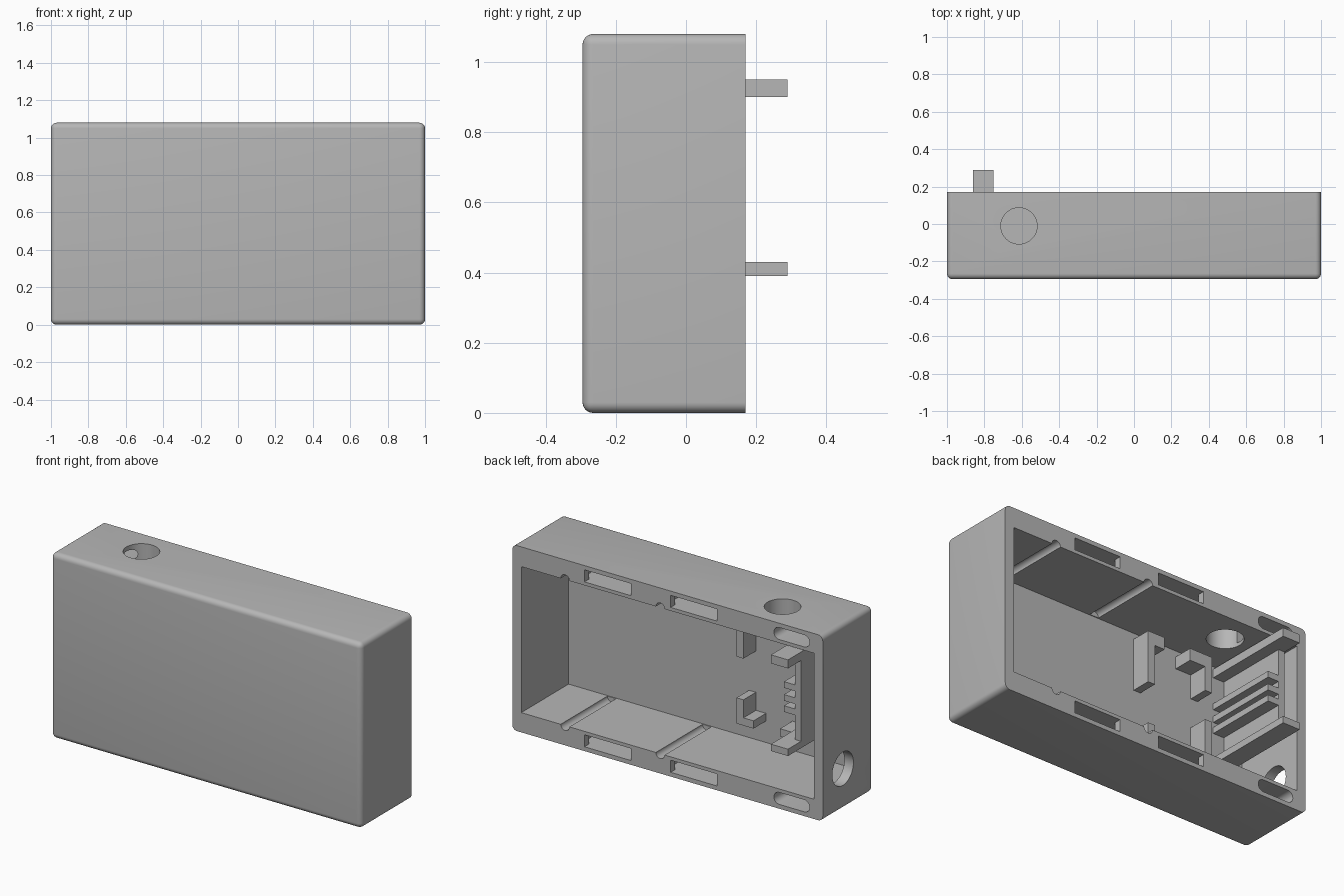
import bpy, bmesh, math
from mathutils import Matrix, Vector

cube = bpy.data.objects.get("Cube")
if cube:
    bpy.data.objects.remove(cube, do_unlink=True)

grey = bpy.data.materials.new("plain_grey")
grey.use_nodes = True
colour = (0.47, 0.47, 0.47, 1)
grey.diffuse_color = colour
grey.node_tree.nodes["Principled BSDF"].inputs["Base Color"].default_value = colour

HEIGHT, FRONT, RIM = 1.08, -0.295, 0.17
FLOOR_Y = -0.265          # inner face of the front panel
MID = HEIGHT / 2


def finish(name, bm):
    mesh = bpy.data.meshes.new(name)
    bmesh.ops.recalc_face_normals(bm, faces=bm.faces)
    bm.to_mesh(mesh)
    bm.free()
    mesh.materials.append(grey)
    obj = bpy.data.objects.new(name, mesh)
    bpy.context.collection.objects.link(obj)
    return obj


def box(name, x, y, z, radius=0, pick=None):
    """Box from (min, max) ranges; edges chosen by pick are rounded."""
    bm = bmesh.new()
    bmesh.ops.create_cube(bm, size=1)
    for v in bm.verts:
        v.co = Vector([r[0] if c < 0 else r[1] for c, r in zip(v.co, (x, y, z))])
    if radius:
        edges = [e for e in bm.edges if pick(e)]
        bmesh.ops.bevel(bm, geom=edges, offset=radius, segments=6,
                        profile=0.5, affect='EDGES', clamp_overlap=True)
    return finish(name, bm)


def rod(name, centre, radius, length, axis):
    bm = bmesh.new()
    turn = {'X': Matrix.Rotation(math.pi / 2, 4, 'Y'),
            'Y': Matrix.Rotation(math.pi / 2, 4, 'X'),
            'Z': Matrix()}[axis]
    bmesh.ops.create_cone(bm, cap_ends=True, segments=48, radius1=radius,
                          radius2=radius, depth=length,
                          matrix=Matrix.Translation(centre) @ turn)
    return finish(name, bm)


def along_y(e):
    a, b = (v.co for v in e.verts)
    return abs(a.x - b.x) + abs(a.z - b.z) < 1e-5


def not_rim(e):
    return not all(v.co.y > RIM - 1e-4 for v in e.verts)


# Outer case with rounded front and corners
case = box("case", (-1, 1), (FRONT, RIM), (0, HEIGHT), 0.03, not_rim)
cutters = [box("hollow", (-0.942, 0.942), (FLOOR_Y, 0.3), (0.115, 0.965))]

# Round cable holes in the top and the side
cutters.append(rod("top_hole", (-0.615, -0.01, 1.0), 0.097, 0.3, 'Z'))
cutters.append(rod("side_hole", (-1, -0.015, 0.237), 0.097, 0.3, 'X'))

for side in (-1, 1):
    low, high = sorted((MID + side * 0.445, MID + side * 0.515))
    # Snap slots with a wider pocket behind the lip
    for x in (0.385, -0.17):
        cutters.append(box("slot", (x - 0.15, x + 0.15), (0.1, 0.3), (low, high)))
        cutters.append(box("pocket", (x - 0.19, x + 0.19), (-0.05, 0.13), (low, high)))
    # Rounded slots
    cutters.append(box("round_slot", (-0.915, -0.685), (-0.03, 0.3), (low, high),
                       0.0345, along_y))
    # Half-round grooves in the inner walls
    for x in (0.66, 0.047):
        cutters.append(rod("groove", (x, 0.02, MID + side * 0.425), 0.028, 0.56, 'Y'))

bpy.context.view_layer.objects.active = case
for cutter in cutters:
    mod = case.modifiers.new("cut", 'BOOLEAN')
    mod.operation, mod.solver, mod.object = 'DIFFERENCE', 'EXACT', cutter
    bpy.ops.object.modifier_apply(modifier=mod.name)
    bpy.data.objects.remove(cutter, do_unlink=True)

bpy.ops.object.select_all(action='DESELECT')
case.select_set(True)
bpy.ops.object.shade_smooth_by_angle(angle=math.radians(30))

# Two long arms that stand out past the rim
ROOT = FLOOR_Y - 0.01
box("upper_arm", (-0.86, -0.75), (ROOT, 0.29), (0.9, 0.95))
box("lower_arm", (-0.86, -0.75), (ROOT, 0.29), (0.39, 0.43))

# Upright holder between the arms, with ribs
box("holder_spine", (-0.86, -0.82), (ROOT, RIM), (0.42, 0.91))
for i, z in enumerate((0.59, 0.655, 0.73)):
    box(f"holder_rib_{i + 1}", (-0.83, -0.75), (ROOT, RIM), (z - 0.018, z + 0.018))

# Corner brackets on the front panel: leg range, then foot range
TOP = -0.15
near_leg, near_foot = (-0.265, -0.22), (-0.33, -0.22)
far_leg, far_foot = (-0.645, -0.6), (-0.645, -0.5)
for name, leg, foot, leg_z, foot_z in (
        ("near_lower", near_leg, near_foot, (0.24, 0.39), (0.24, 0.285)),
        ("near_upper", near_leg, near_foot, (0.63, 0.93), (0.86, 0.93)),
        ("far_lower", far_leg, far_foot, (0.24, 0.55), (0.24, 0.285)),
        ("far_upper", far_leg, far_foot, (0.72, 0.93), (0.86, 0.93))):
    box(name + "_bracket_leg", leg, (ROOT, TOP), leg_z)
    box(name + "_bracket_foot", foot, (ROOT, TOP), foot_z)
